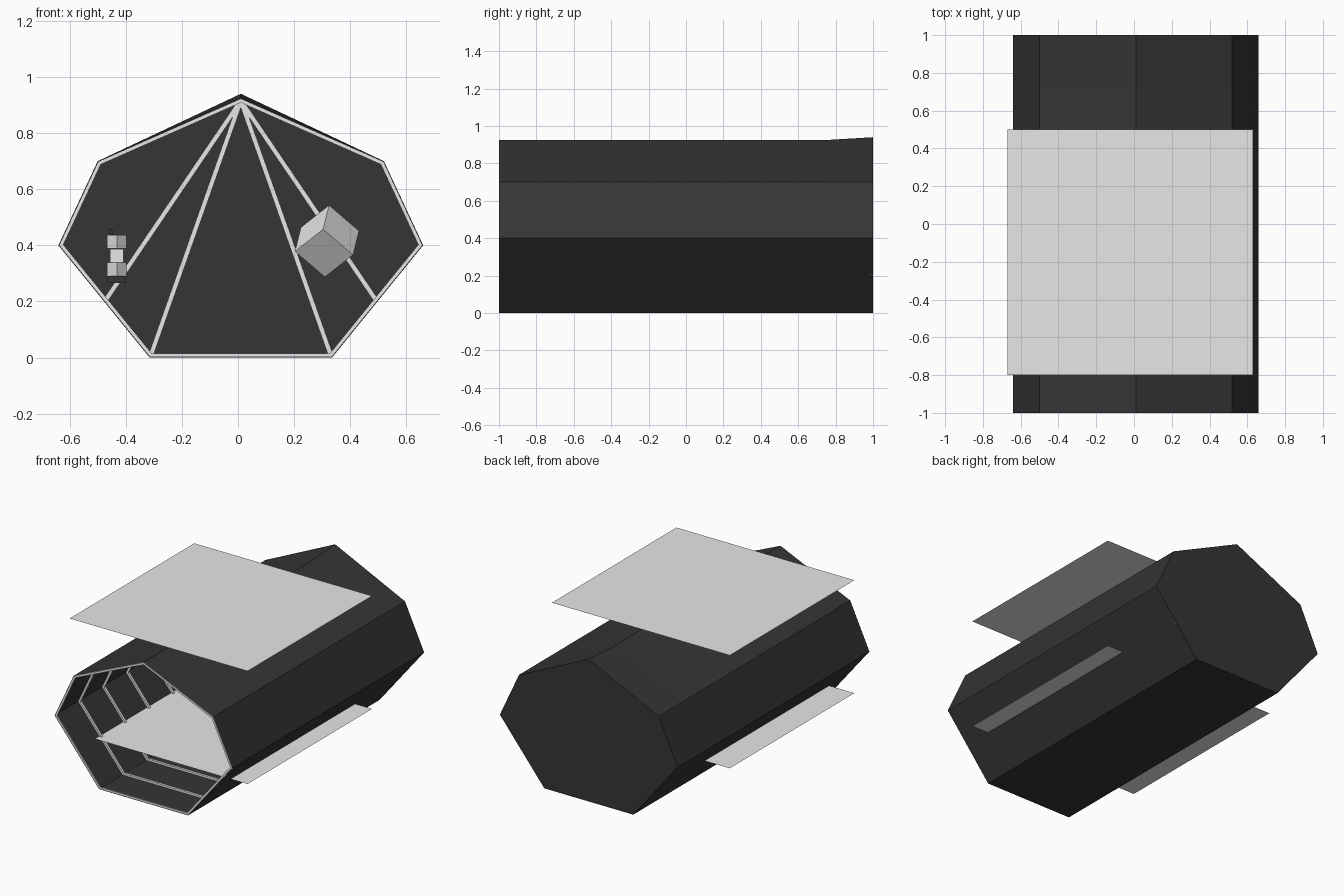
import bpy, bmesh, math
from mathutils import Matrix, Vector

if "Cube" in bpy.data.objects:
    bpy.data.objects.remove(bpy.data.objects["Cube"])


def material(name, v):
    m = bpy.data.materials.new(name)
    m.diffuse_color = (v, v, v, 1)
    m.use_nodes = True
    m.node_tree.nodes["Principled BSDF"].inputs["Base Color"].default_value = m.diffuse_color
    return m


DARK = material("dark canvas", 0.035)
GREY = material("light grey", 0.8)


def make(name, bm, mat):
    me = bpy.data.meshes.new(name)
    bm.to_mesh(me)
    bm.free()
    me.materials.append(mat)
    ob = bpy.data.objects.new(name, me)
    bpy.context.collection.objects.link(ob)
    return ob


def box(name, mat, loc, size, rot=Matrix.Identity(4)):
    bm = bmesh.new()
    bmesh.ops.create_cube(bm, size=1)
    bm.transform(Matrix.Translation(loc) @ rot @ Matrix.Diagonal((*size, 1)))
    return make(name, bm, mat)


def beam(name, p, q, width):
    # square bar between two points
    d = Vector(q) - Vector(p)
    rot = d.to_track_quat('Z', 'Y').to_matrix().to_4x4()
    return box(name, GREY, (Vector(p) + Vector(q)) / 2, (width, width, d.length), rot)


def sheet(name, z):
    bm = bmesh.new()
    bm.faces.new([bm.verts.new((x, y, z)) for x, y in
                  ((-.67, -.8), (.63, -.8), (.63, .5), (-.67, .5))])
    return make(name, bm, GREY)


# seven-sided tunnel profile (offset from centre CX)
CX = 0.01
HALF = [(.325, 0), (.65, .4), (.51, .7)]
PROFILE = ([(CX + x, z) for x, z in HALF] + [(CX, .925)]
           + [(CX - x, z) for x, z in reversed(HALF)])
N = len(PROFILE)

# tunnel shell: open front, closed back, ridge lifted at the last ring
bm = bmesh.new()
rings = []
for i in range(9):
    rings.append([bm.verts.new((x, -1 + i * .25, z + (.015 if i == 8 and z > .9 else 0)))
                  for x, z in PROFILE])
for a, b in zip(rings, rings[1:]):
    for k in range(N):
        j = (k + 1) % N
        bm.faces.new((a[k], b[k], b[j], a[j]))
bm.faces.new(rings[-1])
bmesh.ops.recalc_face_normals(bm, faces=bm.faces)
make("tunnel_shell", bm, DARK)


def inset(d):
    # profile moved inwards by distance d
    out = []
    for k in range(N):
        p, c, n = (Vector(PROFILE[i % N]) for i in (k - 1, k, k + 1))
        n1 = Vector((-(c - p).y, (c - p).x)).normalized()
        n2 = Vector((-(n - c).y, (n - c).x)).normalized()
        out.append(c + (n1 + n2) * d / (1 + n1.dot(n2)))
    return out


# inner ribs
outer, inner = inset(.002), inset(.015)
for i in range(9):
    y0 = max(-1, -1 + i * .25 - .008)
    y1 = min(.998, -1 + i * .25 + .008)
    bm = bmesh.new()
    loops = [[bm.verts.new((p.x, y, p.y)) for p in prof]
             for prof, y in ((outer, y0), (inner, y0), (inner, y1), (outer, y1))]
    for s in range(4):
        a, b = loops[s], loops[(s + 1) % 4]
        for k in range(N):
            j = (k + 1) % N
            bm.faces.new((a[k], a[j], b[j], b[k]))
    bmesh.ops.recalc_face_normals(bm, faces=bm.faces)
    make(f"rib_{i}", bm, GREY)

# beams fanning over the back wall
for i, (x, z) in enumerate(((.485, .2), (.32, .01))):
    for s in (-1, 1):
        beam(f"back_beam_{i}_{'left' if s < 0 else 'right'}",
             (CX, .99, .915), (CX + s * x, .99, z), .017)

# floor and roof sheets
sheet("floor_sheet", .21)
sheet("roof_sheet", .956)

# tumbled cube
a = Vector((.145, .80, .58)).normalized()
b = Vector((-.675, .51, -.53))
b = (b - a * b.dot(a)).normalized()
rot = Matrix((a, b, a.cross(b))).transposed().to_4x4()
box("tilted_cube", GREY, (.317, 0, .415), (.148,) * 3, rot)

# small stack of blocks with dark base
for i, (z, ang) in enumerate(((.315, 45), (.363, 0), (.412, 45))):
    box(f"stack_block_{i}", GREY, (-.432, 0, z), (.048, .048, .048),
        Matrix.Rotation(math.radians(ang), 4, 'Z'))
box("stack_base", DARK, (-.432, 0, .278), (.065, .065, .024))
box("stack_tip", DARK, (-.452, 0, .446), (.012, .012, .026),
    Matrix.Rotation(math.radians(-15), 4, 'Y'))
